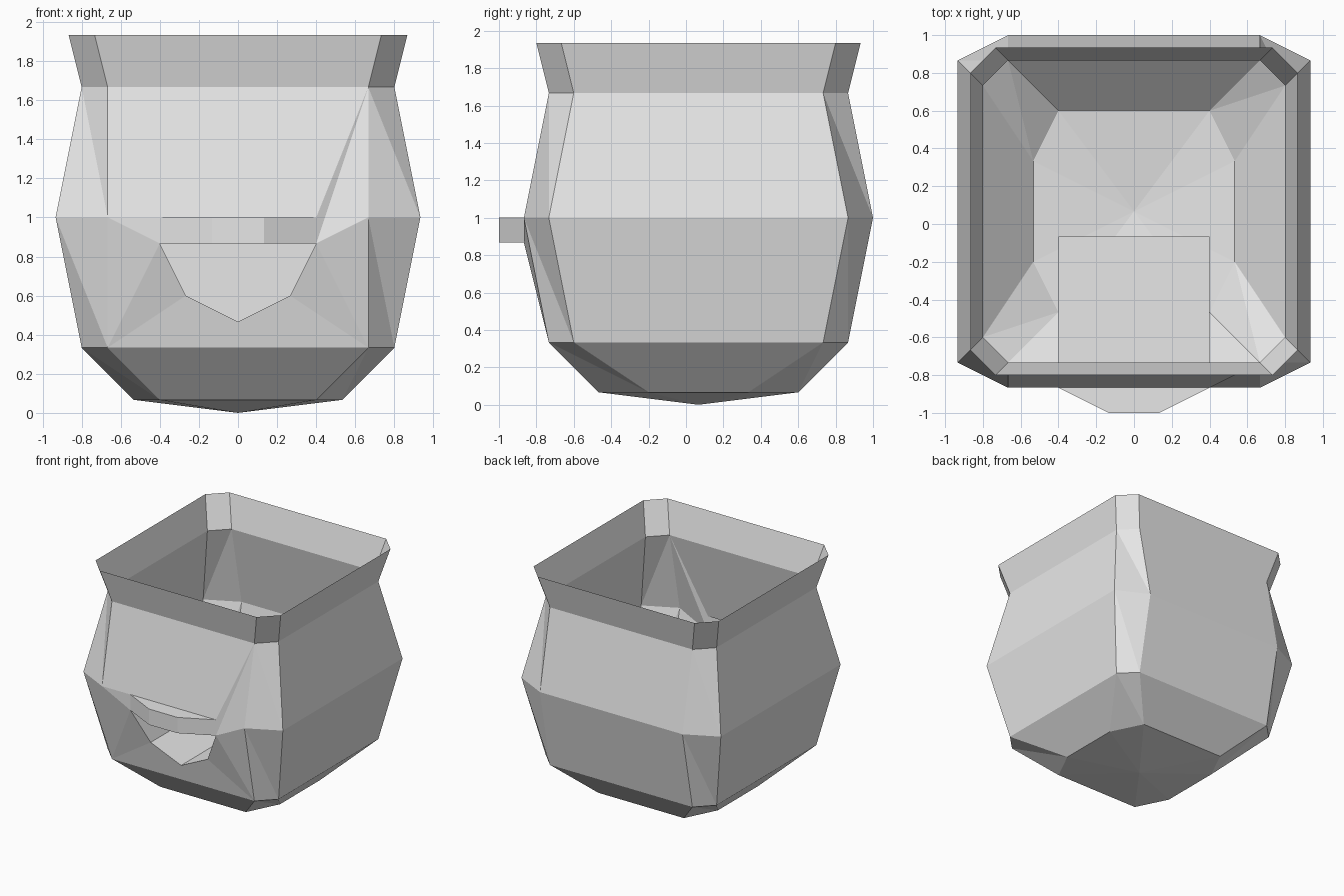
import bpy

cube = bpy.data.objects.get("Cube")
if cube:
    bpy.data.objects.remove(cube, do_unlink=True)

U = 1 / 15          # modelling grid step
CY = 1              # the pot's axis sits one step behind the origin

clay = bpy.data.materials.new("grey_clay")
clay.use_nodes = True
grey = (0.8, 0.8, 0.8, 1)
clay.diffuse_color = grey
clay.node_tree.nodes["Principled BSDF"].inputs["Base Color"].default_value = grey


def make(name, faces):
    """Build a flat-shaded object from faces given as grid points."""
    index, polys = {}, []
    for face in faces:
        polys.append([index.setdefault(tuple(p), len(index)) for p in face])
    mesh = bpy.data.meshes.new(name)
    mesh.from_pydata([[c * U for c in p] for p in index], [], polys)
    mesh.materials.append(clay)
    obj = bpy.data.objects.new(name, mesh)
    bpy.context.collection.objects.link(obj)
    return obj


def ring(half, cut_x, cut_y, z):
    """Square ring with cut corners, counter-clockwise from the left front."""
    quarter = [(-half, -cut_y), (-cut_x, -half), (cut_x, -half), (half, -cut_y)]
    loop = quarter + [(-x, -y) for x, y in quarter]
    return [(x, y + CY, z) for x, y in loop]


# Pot body: base, lower belly, upper belly and neck
rings = [ring(8, 6, 4, 1), ring(12, 10, 10, 5), ring(14, 10, 12, 15),
         ring(12, 10, 10, 25), ring(13, 11, 11, 29)]
FRONT = 1
body = []
for level, (low, high) in enumerate(zip(rings, rings[1:])):
    for i in range(8):
        if i == FRONT and level in (1, 2):
            continue                        # left open for the mouth
        j = (i + 1) % 8
        body += [(low[i], low[j], high[i]), (low[j], high[j], high[i])]
body += [(rings[0][(i + 1) % 8], rings[0][i], (0, CY, 0)) for i in range(8)]

# Front panel around the mouth
mouth = [(-6, -13, 13), (-4, -11.8, 9), (0, -11.4, 7), (4, -11.8, 9), (6, -13, 13)]
lip_l, lip_r = (-6, -13, 15), (6, -13, 15)
bot_l, bot_r = rings[1][1:3]
mid_l, mid_r = rings[2][1:3]
top_l, top_r = rings[3][1:3]
m = mouth
body += [(top_l, mid_l, lip_l, lip_r, top_r), (mid_l, m[0], lip_l),
         (top_r, lip_r, m[4]), (top_r, m[4], mid_r),
         (mid_l, bot_l, m[0]), (m[0], bot_l, m[1]), (m[1], bot_l, m[2]),
         (bot_l, bot_r, m[2]), (m[2], bot_r, m[3]), (m[3], bot_r, m[4]),
         (m[4], bot_r, mid_r)]
make("pot_body", body)

# Mouth cavity: the opening pushed straight back, with a flat roof
back = [(x, -1, z) for x, y, z in mouth]
cavity = [(mouth[i], mouth[(i + 1) % 5], back[(i + 1) % 5], back[i]) for i in range(5)]
make("mouth_cavity", cavity + [back])

# Protruding upper lip
plan = [(-6, -13), (-2, -15), (2, -15), (6, -13)]
under = [(x, y, 13) for x, y in plan]
over = [(x, y, 15) for x, y in plan]
lip = [(under[i], under[i + 1], over[i + 1], over[i]) for i in range(3)]
make("upper_lip", lip + [over, under[::-1]])
